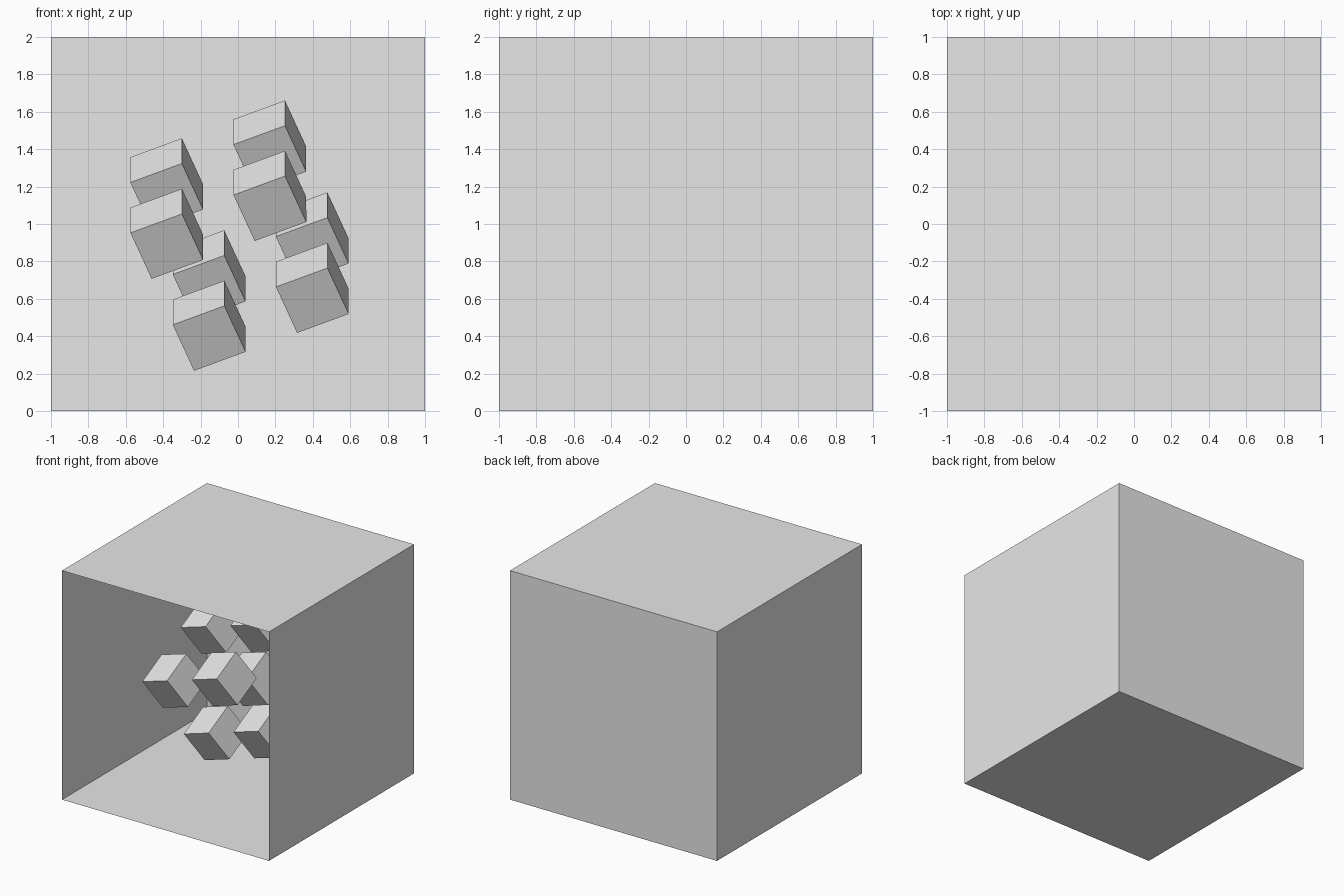
import bpy
import bmesh
from itertools import product
from mathutils import Matrix, Vector

if "Cube" in bpy.data.objects:
    bpy.data.objects.remove(bpy.data.objects["Cube"], do_unlink=True)

# Single flat grey
grey = bpy.data.materials.new("light grey")
grey.use_nodes = True
colour = (0.8, 0.8, 0.8, 1)
grey.diffuse_color = colour
grey.node_tree.nodes["Principled BSDF"].inputs["Base Color"].default_value = colour


def add_cube(name, size, matrix, open_front=False):
    bm = bmesh.new()
    bmesh.ops.create_cube(bm, size=size)
    if open_front:
        front = [f for f in bm.faces if f.normal.y < -0.5]
        bmesh.ops.delete(bm, geom=front, context="FACES")
        bmesh.ops.reverse_faces(bm, faces=bm.faces)  # a room seen from inside
    mesh = bpy.data.meshes.new(name)
    bm.to_mesh(mesh)
    bm.free()
    mesh.materials.append(grey)
    obj = bpy.data.objects.new(name, mesh)
    obj.matrix_world = matrix
    bpy.context.collection.objects.link(obj)
    return obj


# Thin-walled box, open at the front
add_cube("open_box", 2, Matrix.Translation((0, 0, 1)), open_front=True)

# Tilted cluster of eight small cubes, gaps as wide as the cubes
side = 0.298
x_axis = Vector((0.275, -0.051, 0.101)).normalized()
y_axis = Vector((0, 0.266, 0.135))
y_axis = (y_axis - x_axis * y_axis.dot(x_axis)).normalized()
z_axis = x_axis.cross(y_axis)
tilt = Matrix((x_axis, y_axis, z_axis)).transposed()
centre = Vector((0.008, 0.01, 0.938))

for i, signs in enumerate(product((-1, 1), repeat=3)):
    position = centre + tilt @ (Vector(signs) * side)
    add_cube(f"small_cube_{i + 1}", side, Matrix.Translation(position) @ tilt.to_4x4())
